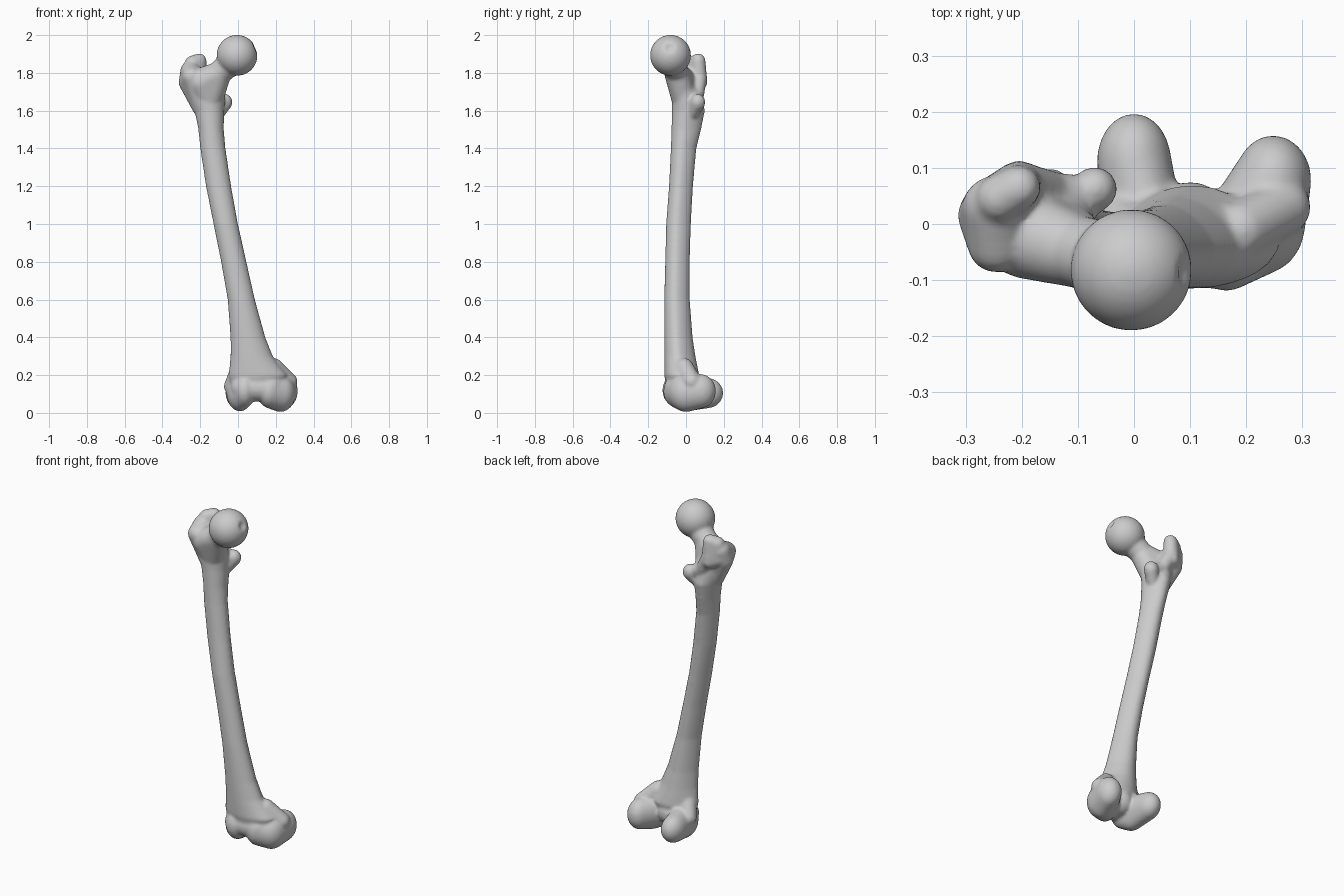
import bpy, bmesh, math
from mathutils import Vector

cube = bpy.data.objects.get("Cube")
if cube:
    bpy.data.objects.remove(cube)

# Unit ball used as a template for every rounded lump
ball = bmesh.new()
bmesh.ops.create_icosphere(ball, subdivisions=4, radius=1)
UNIT = [v.co.copy() for v in ball.verts]
ball.free()

body = bmesh.new()


def add_part(bm):
    """Append one closed part to the bone."""
    bmesh.ops.recalc_face_normals(bm, faces=bm.faces)
    mesh = bpy.data.meshes.new("part")
    bm.to_mesh(mesh)
    bm.free()
    body.from_mesh(mesh)
    bpy.data.meshes.remove(mesh)


def lump(*balls):
    """Convex skin around balls given as (centre, radius or radii)."""
    bm = bmesh.new()
    for centre, radius in balls:
        radii = Vector(radius if isinstance(radius, tuple) else (radius,) * 3)
        for u in UNIT:
            bm.verts.new(Vector(centre) + u * radii)
    bmesh.ops.convex_hull(bm, input=bm.verts)
    bmesh.ops.delete(bm, geom=[v for v in bm.verts if not v.link_faces], context="VERTS")
    add_part(bm)


def loft(sections, sides=40):
    """Rings of (z, x min, x max, y min, y max), with a ridge along the back."""
    bm = bmesh.new()
    rings = []
    for z, x0, x1, y0, y1 in sections:
        cx, hw = (x0 + x1) / 2, (x1 - x0) / 2
        cy = y0 + (y1 - y0) * 0.45
        ring = []
        for i in range(sides):
            c, s = math.cos(math.tau * i / sides), math.sin(math.tau * i / sides)
            depth = y1 - cy if s > 0 else cy - y0
            pinch = 1 - 0.22 * max(s, 0)
            ring.append(bm.verts.new((cx + hw * c * pinch, cy + depth * s, z)))
        rings.append(ring)
    for low, high in zip(rings, rings[1:]):
        for i in range(sides):
            j = (i + 1) % sides
            bm.faces.new((low[i], low[j], high[j], high[i]))
    bm.faces.new(rings[0])
    bm.faces.new(rings[-1])
    add_part(bm)


# Shaft, flaring at both ends
loft([
    (0.12, -0.03, 0.23, -0.10, 0.05),
    (0.20, -0.05, 0.26, -0.115, 0.07),
    (0.25, -0.045, 0.22, -0.115, 0.06),
    (0.30, -0.04, 0.185, -0.115, 0.05),
    (0.40, -0.04, 0.145, -0.115, 0.035),
    (0.60, -0.055, 0.09, -0.115, 0.02),
    (0.80, -0.09, 0.045, -0.11, 0.02),
    (1.00, -0.13, 0.0, -0.105, 0.026),
    (1.20, -0.17, -0.036, -0.09, 0.037),
    (1.40, -0.20, -0.066, -0.08, 0.055),
    (1.50, -0.21, -0.075, -0.077, 0.08),
    (1.60, -0.23, -0.073, -0.074, 0.10),
    (1.70, -0.27, -0.065, -0.075, 0.08),
    (1.78, -0.27, -0.11, -0.08, 0.04),
])

# Head with a small pit on its inner side
head = bmesh.new()
bmesh.ops.create_icosphere(head, subdivisions=5, radius=0.108)
pit = Vector((0.95, -0.05, 0.4)).normalized() * 0.108
for v in head.verts:
    near = 1 - (v.co - pit).length / 0.03
    if near > 0:
        v.co *= 1 - 0.14 * min(1, near * 1.5)
    v.co += Vector((-0.005, -0.082, 1.893))
add_part(head)

# Neck
lump(((-0.01, -0.075, 1.875), 0.07), ((-0.13, -0.04, 1.775), 0.062))
lump(((-0.10, -0.05, 1.795), 0.064), ((-0.19, -0.02, 1.75), 0.078),
     ((-0.15, -0.005, 1.65), 0.068))

# Greater trochanter: outer mass and raised rear tip
lump(((-0.245, -0.035, 1.78), 0.052), ((-0.262, 0.015, 1.75), 0.052),
     ((-0.25, 0.03, 1.81), 0.055), ((-0.20, 0.0, 1.62), 0.045))
lump(((-0.205, 0.065, 1.865), 0.038), ((-0.24, 0.045, 1.85), 0.042),
     ((-0.25, 0.03, 1.77), 0.052), ((-0.205, 0.07, 1.75), 0.043))

# Rear crest running to the lesser trochanter
lump(((-0.205, 0.072, 1.78), 0.04), ((-0.15, 0.055, 1.68), 0.04))
lump(((-0.15, 0.055, 1.68), 0.038), ((-0.08, 0.05, 1.645), 0.035))
lump(((-0.07, 0.062, 1.645), (0.04, 0.04, 0.045)), ((-0.11, 0.03, 1.58), 0.035))

# Inner condyle and its side swelling
lump(((0.248, 0.078, 0.115), (0.068, 0.08, 0.09)),
     ((0.225, 0.0, 0.105), (0.08, 0.09, 0.1)),
     ((0.165, -0.04, 0.115), (0.06, 0.08, 0.09)))
lump(((0.265, 0.03, 0.165), 0.05), ((0.19, -0.01, 0.24), 0.05))

# Outer condyle and its side swelling
lump(((0.0, 0.112, 0.105), (0.066, 0.085, 0.08)),
     ((0.01, 0.0, 0.1), (0.068, 0.09, 0.092)),
     ((0.035, -0.045, 0.12), (0.06, 0.08, 0.09)))
lump(((-0.03, 0.02, 0.14), 0.045), ((0.01, -0.03, 0.23), 0.05))

# Front bridge forming the groove between the condyles
lump(((0.03, -0.045, 0.13), 0.07), ((0.17, -0.045, 0.13), 0.07),
     ((0.1, 0.0, 0.14), 0.075))

mesh = bpy.data.meshes.new("thigh_bone")
body.to_mesh(mesh)
body.free()
bone = bpy.data.objects.new("thigh_bone", mesh)
bpy.context.collection.objects.link(bone)

# Fuse the parts into one soft surface
fuse = bone.modifiers.new("fuse", "REMESH")
fuse.mode = "VOXEL"
fuse.voxel_size = 0.008
fuse.use_smooth_shade = True
soften = bone.modifiers.new("soften", "SMOOTH")
soften.factor = 0.5
soften.iterations = 8

# Plain bone grey
grey = bpy.data.materials.new("bone_grey")
grey.use_nodes = True
colour = (0.6, 0.6, 0.6, 1)
grey.diffuse_color = colour
grey.node_tree.nodes["Principled BSDF"].inputs["Base Color"].default_value = colour
mesh.materials.append(grey)
for face in mesh.polygons:
    face.use_smooth = True
